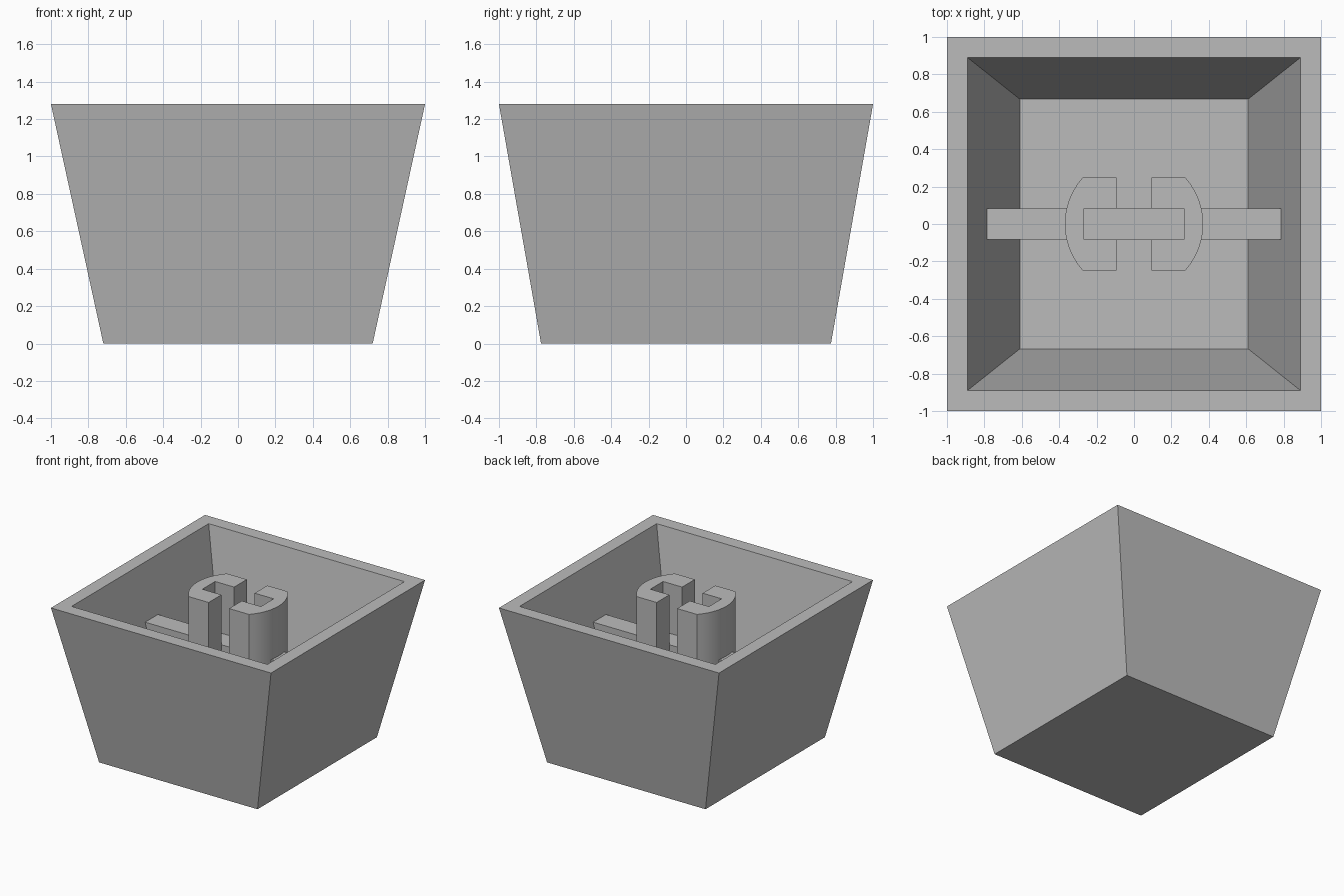
import bpy
import bmesh
from math import asin, cos, sin

default = bpy.data.objects.get("Cube")
if default:
    bpy.data.objects.remove(default, do_unlink=True)

HEIGHT, FLOOR, BAR_TOP = 1.28, 0.18, 0.87

grey = bpy.data.materials.new("plain grey")
grey.use_nodes = True
colour = (0.5, 0.5, 0.5, 1)
grey.diffuse_color = colour
grey.node_tree.nodes["Principled BSDF"].inputs["Base Color"].default_value = colour


def loft(name, rings):
    """Join equal-length rings of points in order and cap both ends."""
    bm = bmesh.new()
    loops = [[bm.verts.new(p) for p in ring] for ring in rings]
    for low, high in zip(loops, loops[1:]):
        n = len(low)
        for i in range(n):
            j = (i + 1) % n
            bm.faces.new((low[i], low[j], high[j], high[i]))
    bm.faces.new(loops[0][::-1])
    bm.faces.new(loops[-1])
    bmesh.ops.recalc_face_normals(bm, faces=bm.faces)
    mesh = bpy.data.meshes.new(name)
    bm.to_mesh(mesh)
    bm.free()
    mesh.materials.append(grey)
    obj = bpy.data.objects.new(name, mesh)
    bpy.context.collection.objects.link(obj)
    return obj


def rect(x, y, z):
    return [(-x, -y, z), (x, -y, z), (x, y, z), (-x, y, z)]


# Tapered hollow shell: outside, flat rim, then down to the inner floor
loft("shell", [
    rect(0.72, 0.775, 0),
    rect(1, 1, HEIGHT),
    rect(0.89, 0.89, HEIGHT),
    rect(0.61, 0.667, FLOOR),
])

# Cross rib, its sloped ends sunk slightly into the walls
loft("cross_rib", [
    rect(0.62, 0.083, FLOOR - 0.01),
    rect(0.795, 0.083, BAR_TOP),
])

# Two facing C-shaped stem halves with rounded outer sides
radius, half_depth, steps = 0.37, 0.248, 12
gap, slot_x, slot_y = 0.093, 0.266, 0.083
limit = asin(half_depth / radius)
angles = [limit * (2 * i / steps - 1) for i in range(steps + 1)]
profile = [(gap, -half_depth)]
profile += [(radius * cos(a), radius * sin(a)) for a in angles]
profile += [(gap, half_depth), (gap, slot_y), (slot_x, slot_y),
            (slot_x, -slot_y), (gap, -slot_y)]

for side, name in ((1, "left_stem"), (-1, "right_stem")):
    stem = loft(name, [[(side * x, y, z) for x, y in profile]
                       for z in (FLOOR - 0.01, HEIGHT)])
    bpy.ops.object.select_all(action="DESELECT")
    stem.select_set(True)
    bpy.context.view_layer.objects.active = stem
    bpy.ops.object.shade_smooth_by_angle()
